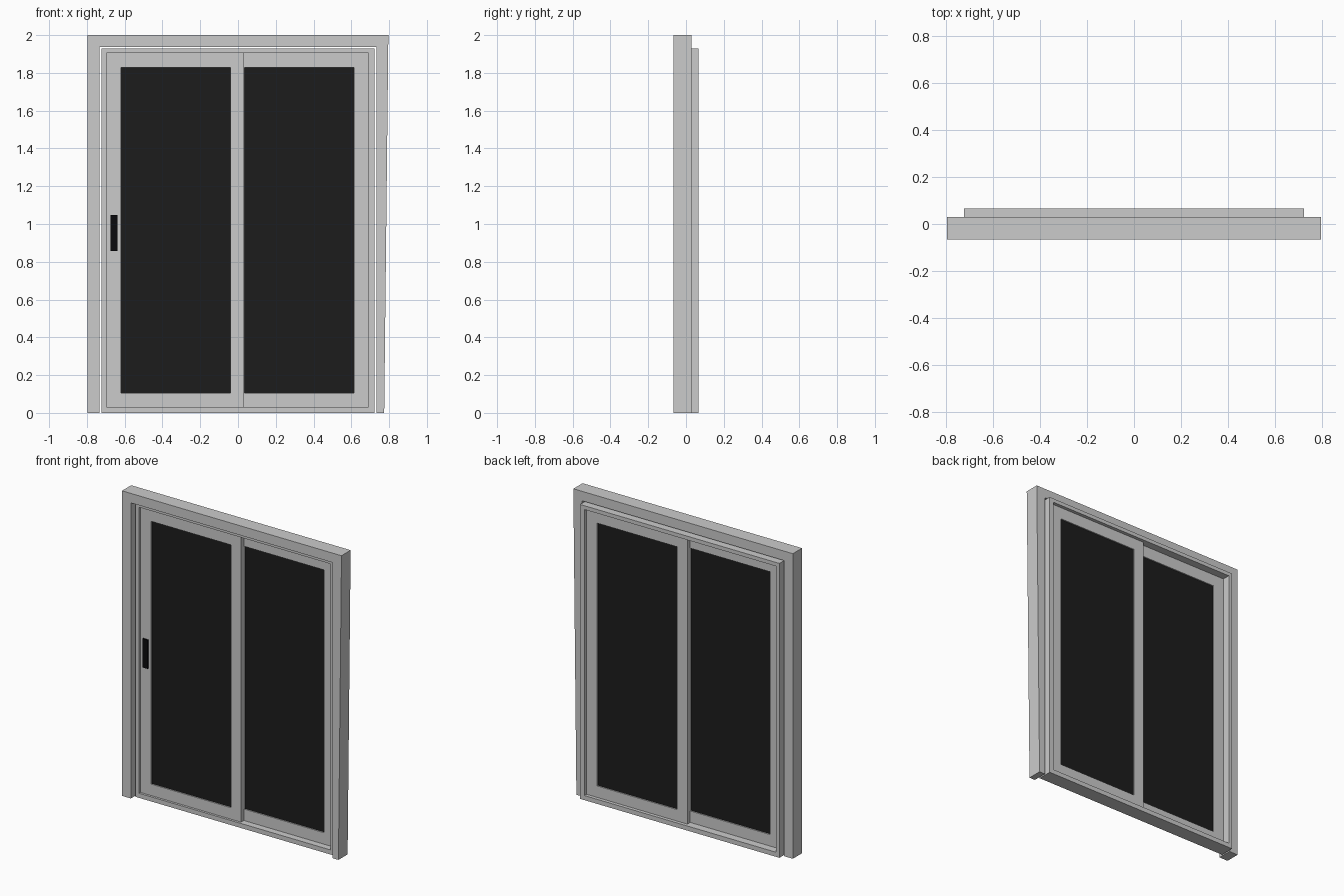
import bpy, bmesh

if "Cube" in bpy.data.objects:
    bpy.data.objects.remove(bpy.data.objects["Cube"])


def material(name, v):
    m = bpy.data.materials.new(name)
    m.diffuse_color = (*v, 1)
    m.use_nodes = True
    m.node_tree.nodes["Principled BSDF"].inputs["Base Color"].default_value = m.diffuse_color
    return m


def band(name, outer, inner, y0, y1, closed=True):
    """Flat band between two matching x-z outlines, extruded from y0 to y1."""
    bm = bmesh.new()
    o = [bm.verts.new((x, y0, z)) for x, z in outer]
    i = [bm.verts.new((x, y0, z)) for x, z in inner]
    n = len(o)
    faces = []
    for k in range(n if closed else n - 1):
        j = (k + 1) % n
        faces.append(bm.faces.new((o[k], o[j], i[j], i[k])))
    ext = bmesh.ops.extrude_face_region(bm, geom=faces, use_keep_orig=True)
    moved = [g for g in ext["geom"] if isinstance(g, bmesh.types.BMVert)]
    bmesh.ops.translate(bm, verts=moved, vec=(0, y1 - y0, 0))
    bmesh.ops.recalc_face_normals(bm, faces=bm.faces)
    me = bpy.data.meshes.new(name)
    bm.to_mesh(me)
    bm.free()
    ob = bpy.data.objects.new(name, me)
    bpy.context.collection.objects.link(ob)
    return ob


def rect(x0, x1, z0, z1):
    return [(x0, z0), (x1, z0), (x1, z1), (x0, z1)]


def box(name, x0, x1, y0, y1, z0, z1, mat):
    bpy.ops.mesh.primitive_cube_add(
        size=1, location=((x0 + x1) / 2, (y0 + y1) / 2, (z0 + z1) / 2))
    ob = bpy.context.object
    ob.name = name
    ob.scale = (x1 - x0, y1 - y0, z1 - z0)
    ob.data.materials.append(mat)


glass = material("dark_glass", (0.012, 0.012, 0.012))
black = material("handle_black", (0.003, 0.003, 0.004))

# Wall casing: open at the bottom, right leg slightly tapered
band("casing",
     [(-0.796, 0), (-0.796, 2), (0.796, 2), (0.774, 0)],
     [(-0.732, 0), (-0.732, 1.938), (0.732, 1.938), (0.732, 0)],
     -0.065, 0.03, closed=False)

# Door frame
band("door_frame", rect(-0.723, 0.723, 0, 1.93),
     rect(-0.697, 0.692, 0.03, 1.905), -0.03, 0.065)

# Two door leaves on neighbouring tracks, each with a glass pane
leaves = [("sliding", -0.697, 0.032, -0.62, -0.04, -0.015),
          ("fixed", -0.04, 0.692, 0.035, 0.615, 0.014)]
for name, x0, x1, g0, g1, y in leaves:
    band(name + "_panel", rect(x0, x1, 0.03, 1.905),
         rect(g0, g1, 0.105, 1.828), y, y + 0.029)
    box(name + "_glass", g0, g1, y + 0.008, y + 0.021, 0.105, 1.828, glass)

# Pull handle
box("handle", -0.676, -0.638, -0.024, -0.014, 0.858, 1.047, black)
